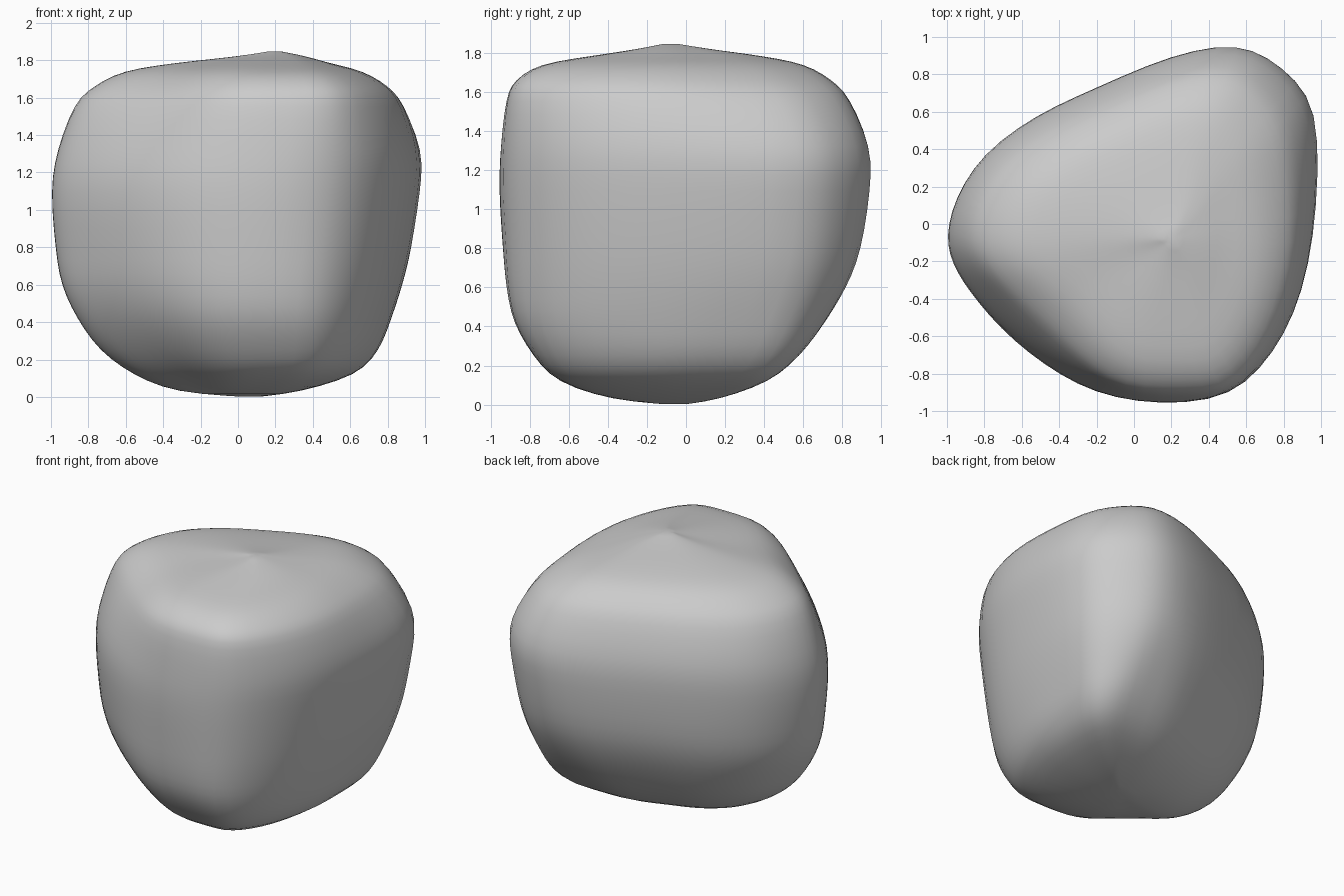
import bpy
import bmesh
from mathutils import Vector

default_cube = bpy.data.objects.get("Cube")
if default_cube:
    bpy.data.objects.remove(default_cube, do_unlink=True)


def smooth_path(points, steps, closed):
    """Resample control points with a Catmull-Rom spline."""
    points = [Vector(p) for p in points]
    count = len(points)

    def pick(index):
        return points[index % count] if closed else points[max(0, min(count - 1, index))]

    result = []
    for i in range(count if closed else count - 1):
        a, b, c, d = (pick(i + k) for k in (-1, 0, 1, 2))
        for s in range(steps):
            t = s / steps
            result.append(0.5 * (2 * b + (c - a) * t
                                 + (2 * a - 5 * b + 4 * c - d) * t ** 2
                                 + (3 * b - a - 3 * c + d) * t ** 3))
    if not closed:
        result.append(points[-1])
    return result


def grey_material(name, value):
    material = bpy.data.materials.new(name)
    material.use_nodes = True
    colour = (value, value, value, 1)
    material.diffuse_color = colour
    for node in material.node_tree.nodes:
        if node.type == "BSDF_PRINCIPLED":
            node.inputs["Base Color"].default_value = colour
            node.inputs["Roughness"].default_value = 0.8
    return material


# Plan of the boulder: a rounded triangle, counterclockwise from the left tip
outline = [(-1, -.05), (-.97, -.2), (-.88, -.35), (-.71, -.55), (-.48, -.74),
           (-.2, -.89), (.15, -.95), (.5, -.9), (.74, -.68), (.9, -.35),
           (.98, .1), (.98, .6), (.8, .84), (.55, .96), (.2, .9), (-.2, .735),
           (-.53, .58), (-.8, .38), (-.95, .15)]

# Limits of the body at each height: left, right, front, back, height
levels = [(.04, .1, -.08, -.02, 0), (-.33, .33, -.38, .17, .03),
          (-.57, .62, -.65, .42, .12), (-.75, .75, -.78, .58, .25),
          (-.87, .82, -.88, .71, .42), (-.95, .88, -.92, .82, .6),
          (-.98, .93, -.94, .9, .8), (-1, .98, -.96, .95, 1.1),
          (-.97, .995, -.95, .95, 1.32), (-.89, .93, -.92, .86, 1.56),
          (-.79, .85, -.87, .77, 1.66), (-.63, .71, -.74, .63, 1.74),
          (-.35, .52, -.48, .4, 1.785), (-.02, .38, -.25, .13, 1.82),
          (.18, .22, -.1, -.06, 1.85)]

# Corners and faces that swell or recede: direction, sharpness, low, high amount
swells = [(Vector((1, .6)).normalized(), 8, 0, -.18),
          (Vector((1, 1)).normalized(), 8, .17, 0),
          (Vector((-1, -1)).normalized(), 6, -.17, -.25),
          (Vector((.4, -1)).normalized(), 8, .08, .1),
          (Vector((-.5, .8)).normalized(), 6, .09, 0)]
girth = 1.1
total = levels[-1][-1]

plan = smooth_path(outline, 3, True)
low = [min(p[k] for p in plan) for k in (0, 1)]
high = [max(p[k] for p in plan) for k in (0, 1)]
shares = [[(p[k] - low[k]) / (high[k] - low[k]) for k in (0, 1)] for p in plan]

# Stack the plan inside the limits
bm = bmesh.new()
rings = []
for left, right, front, back, height in smooth_path(levels, 3, False):
    ring = []
    below = (max(0, girth - height) / girth) ** 2
    above = (max(0, height - girth) / (total - girth)) ** 2
    for u, v in shares:
        side = Vector((u - .5, v - .5))
        heading = side.normalized()
        for direction, sharpness, at_low, at_high in swells:
            toward = max(0, heading.dot(direction)) ** sharpness
            side *= 1 + toward * (at_low * below + at_high * above)
        u, v = (max(0, min(1, s + .5)) for s in side)
        ring.append(bm.verts.new((left + (right - left) * u,
                                  front + (back - front) * v, height)))
    rings.append(ring)

for lower, upper in zip(rings, rings[1:]):
    for i in range(len(lower)):
        j = (i + 1) % len(lower)
        bm.faces.new((lower[i], lower[j], upper[j], upper[i]))
bm.faces.new(list(reversed(rings[0])))
bm.faces.new(rings[-1])

# Even out the ridges between the levels
for _ in range(3):
    bmesh.ops.smooth_vert(bm, verts=bm.verts, factor=.5,
                          use_axis_x=True, use_axis_y=True, use_axis_z=True)
bmesh.ops.recalc_face_normals(bm, faces=bm.faces)
for face in bm.faces:
    face.smooth = True

mesh = bpy.data.meshes.new("boulder")
bm.to_mesh(mesh)
bm.free()
mesh.materials.append(grey_material("stone grey", .6))
boulder = bpy.data.objects.new("boulder", mesh)
bpy.context.collection.objects.link(boulder)
